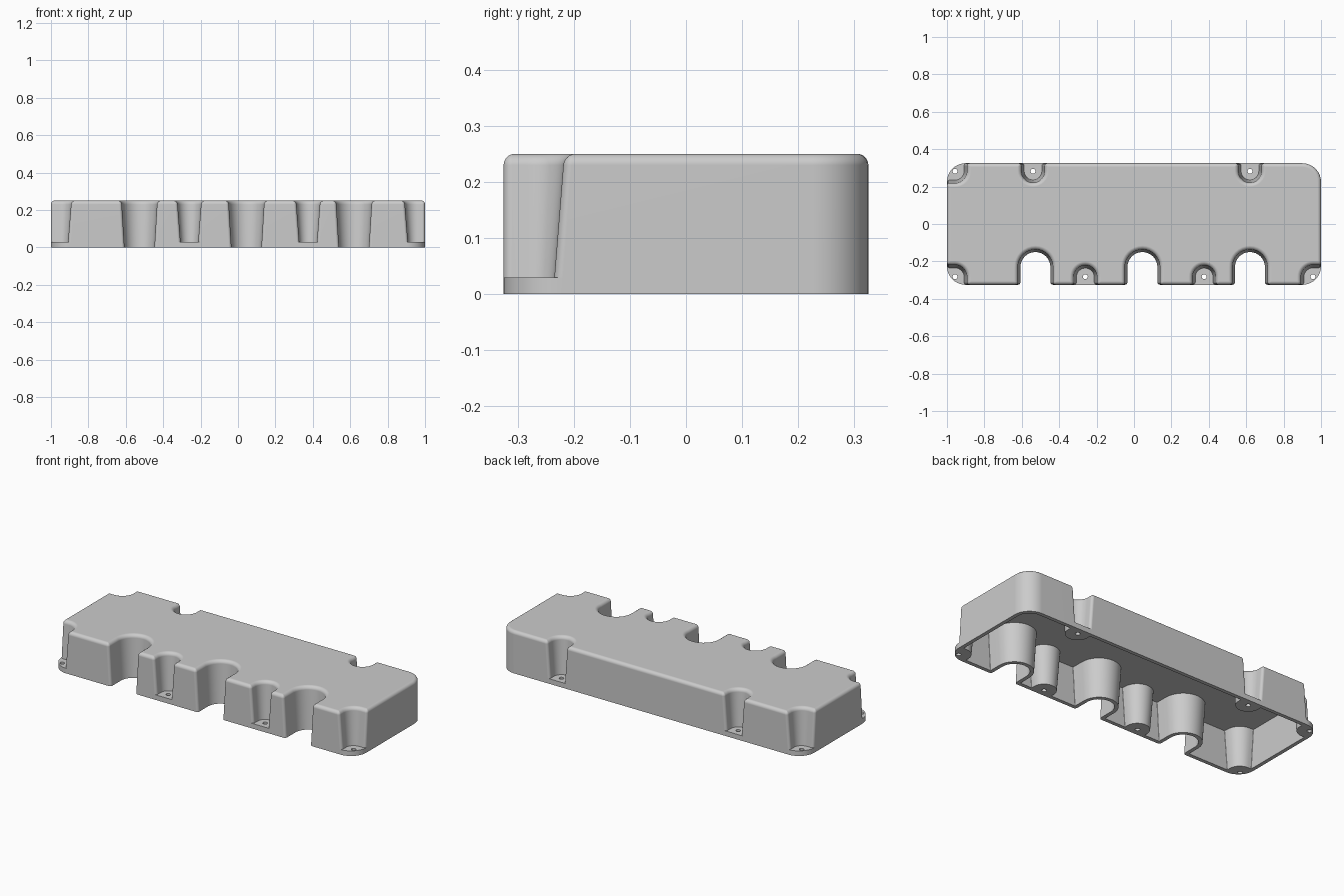
import bpy, bmesh, math
from mathutils import Vector

if "Cube" in bpy.data.objects:
    bpy.data.objects.remove(bpy.data.objects["Cube"])

W, H, TOP = 1.0, 0.325, 0.25      # half length, half width, height
LEDGE, EDGE, WALL = 0.03, 0.02, 0.022
SEG = 8
BY = 0.283                         # bolt line
# features in counter-clockwise order: (kind, x, side)
FEATURES = [("corner", -0.957, -1), ("port", -0.527, -1), ("bolt", -0.26, -1),
            ("port", 0.045, -1), ("bolt", 0.375, -1), ("port", 0.62, -1),
            ("corner", 0.957, -1), ("round", 1, 1), ("bolt", 0.62, 1),
            ("bolt", -0.54, 1), ("corner", -0.957, 1)]


def fillet(p, a, b, rad, seg):
    u, v = (a - p).normalized(), (b - p).normalized()
    c = p + (u + v) * rad
    return [c - v * rad * math.cos(t) - u * rad * math.sin(t)
            for t in (math.pi / 2 * i / seg for i in range(seg + 1))]


def outline(z, d=0.0, low=False):
    """Plan outline at height z, offset inwards by d; low fills the bolt pockets."""
    w, h, lip = W - d, H - d, max(0.015 - d, 0.003)
    corners = []
    for g, (kind, x, s) in enumerate(FEATURES):
        if kind == "round":
            pts = [(w, h, 0.1 - d)]
        elif kind == "corner":
            r = 0.046 + 0.08 * z + d
            sx = 1 if x > 0 else -1
            xi, yi = x - sx * r, s * (BY - r)
            pts = [(sx * w, yi, lip), (xi, yi, r), (xi, s * h, lip)]
            if sx * s < 0:
                pts.reverse()
        else:
            r = (0.08 + 0.06 * z if kind == "port" else 0.045 + 0.075 * z) + d
            yi = s * ((0.23 if kind == "port" else BY) - r)
            pts = [(x + s * r, s * h, lip), (x + s * r, yi, r),
                   (x - s * r, yi, r), (x - s * r, s * h, lip)]
        corners += [(g, Vector(p[:2]), p[2]) for p in pts]
    groups = [[] for _ in FEATURES]
    n = len(corners)
    for i, (g, p, rad) in enumerate(corners):
        groups[g] += fillet(p, corners[i - 1][1], corners[(i + 1) % n][1], rad, SEG)
    if low:
        for g, (kind, x, s) in enumerate(FEATURES):
            pts = groups[g]
            if kind == "bolt":
                groups[g] = [Vector((p.x, s * h)) for p in pts]
            elif kind == "corner":
                tip = Vector((math.copysign(w, x), s * h))
                groups[g] = [pts[0]] + fillet(tip, pts[0], pts[-1], 0.1, len(pts) - 3) + [pts[-1]]
    return [(p.x, p.y, z) for grp in groups for p in grp]


# inner shell, bottom rim, mounting ledges, outer wall and rounded top edge
loops = [outline(TOP - WALL, WALL), outline(0, WALL), outline(0, 0, True),
         outline(LEDGE, 0, True), outline(LEDGE)]
for i in range(7):
    a = math.pi / 2 * i / 6
    loops.append(outline(TOP - EDGE + EDGE * math.sin(a), EDGE * (1 - math.cos(a))))

bm = bmesh.new()
rings = [[bm.verts.new(p) for p in loop] for loop in loops]
for lo, hi in zip(rings, rings[1:]):
    for i in range(len(lo)):
        j = (i + 1) % len(lo)
        bm.faces.new((lo[i], lo[j], hi[j], hi[i]))
bm.faces.new(rings[-1])
bm.faces.new(list(reversed(rings[0])))
bmesh.ops.remove_doubles(bm, verts=bm.verts, dist=1e-5)
bmesh.ops.recalc_face_normals(bm, faces=bm.faces)
mesh = bpy.data.meshes.new("cover_shell")
bm.to_mesh(mesh)
bm.free()
cover = bpy.data.objects.new("cover_shell", mesh)
bpy.context.collection.objects.link(cover)

# bolt holes through the ledges
bm = bmesh.new()
for kind, x, s in FEATURES:
    if kind in ("bolt", "corner"):
        made = bmesh.ops.create_cone(bm, cap_ends=True, segments=20, radius1=0.013,
                                     radius2=0.013, depth=0.08)
        bmesh.ops.translate(bm, verts=made["verts"], vec=(x, s * (BY - 0.001), 0.015))
mesh = bpy.data.meshes.new("bolt_hole_cutter")
bm.to_mesh(mesh)
bm.free()
cutter = bpy.data.objects.new("bolt_hole_cutter", mesh)
bpy.context.collection.objects.link(cutter)
cutter.hide_render = True

bpy.context.view_layer.objects.active = cover
cover.select_set(True)
cut = cover.modifiers.new("bolt_holes", "BOOLEAN")
cut.operation, cut.solver, cut.object = "DIFFERENCE", "EXACT", cutter
bpy.ops.object.modifier_apply(modifier=cut.name)
bpy.data.objects.remove(cutter)

bpy.ops.object.shade_smooth_by_angle(angle=math.radians(30))
weighted = cover.modifiers.new("weighted_normals", "WEIGHTED_NORMAL")
weighted.keep_sharp = True
